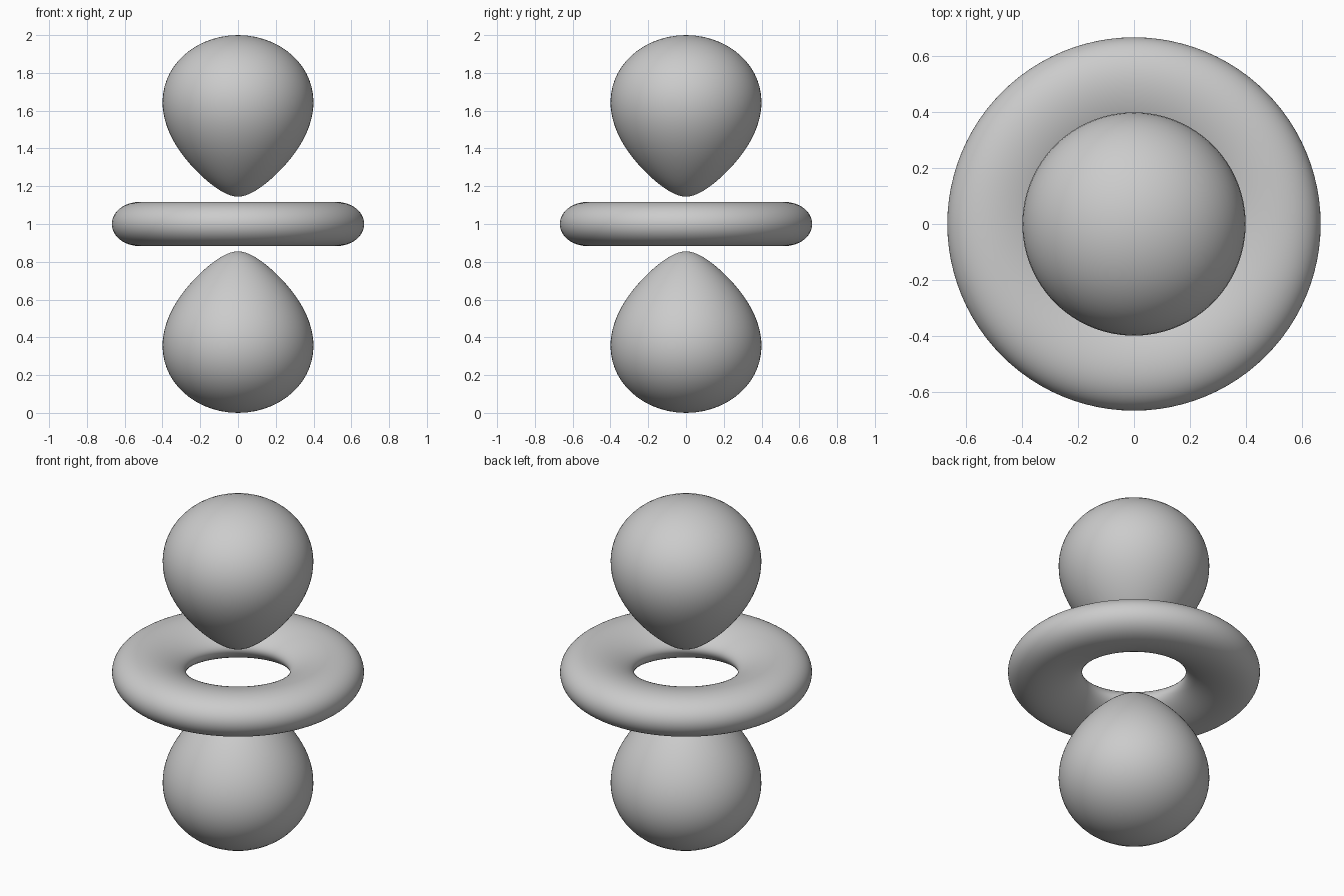
import bpy, bmesh, math

cube = bpy.data.objects.get("Cube")
if cube:
    bpy.data.objects.remove(cube, do_unlink=True)

FALLOFF = 0.2214                   # radial decay length of the wave function
LEVEL = 2 * math.exp(-1 / FALLOFF)  # surface level that puts the tips at radius 1
CENTRE = 1.0
SEGMENTS = 96
STEPS = 40

grey = bpy.data.materials.new("light_grey")
grey.use_nodes = True
grey.diffuse_color = (0.6, 0.6, 0.6, 1)
grey.node_tree.nodes["Principled BSDF"].inputs["Base Color"].default_value = (0.6, 0.6, 0.6, 1)


def strength(r):
    return LEVEL * math.exp(r / FALLOFF) / r ** 2


def radius_range(limit):
    """Inner and outer radius where the surface meets the axis or equator."""
    base = math.sqrt(LEVEL / limit)
    inner, outer = base, 1.0
    for _ in range(80):
        inner = base * math.exp(inner / (2 * FALLOFF))
        outer = 2 * FALLOFF * math.log(outer / base)
    return inner, outer


def profile(limit, sign):
    """Half outline as (distance from axis, height), closely spaced at its ends."""
    inner, outer = radius_range(limit)
    points = []
    for i in range(STEPS + 1):
        r = inner + (outer - inner) * (1 - math.cos(math.pi * i / STEPS)) / 2
        cos2 = min(1, max(0, (1 + sign * strength(r)) / 3))
        if i in (0, STEPS):
            cos2 = 1 if sign > 0 else 0
        points.append((r * math.sqrt(1 - cos2), r * math.sqrt(cos2)))
    return points


def revolve(name, points, closed=False):
    bm = bmesh.new()
    verts = [bm.verts.new((x, 0, z)) for x, z in points]
    edges = [bm.edges.new(pair) for pair in zip(verts, verts[1:])]
    if closed:
        edges.append(bm.edges.new((verts[-1], verts[0])))
    bmesh.ops.spin(bm, geom=verts + edges, cent=(0, 0, 0), axis=(0, 0, 1),
                   angle=math.tau, steps=SEGMENTS, use_duplicate=False)
    bmesh.ops.remove_doubles(bm, verts=bm.verts, dist=0.0001)
    bmesh.ops.recalc_face_normals(bm, faces=bm.faces)
    for face in bm.faces:
        face.smooth = True
    mesh = bpy.data.meshes.new(name)
    bm.to_mesh(mesh)
    bm.free()
    mesh.materials.append(grey)
    obj = bpy.data.objects.new(name, mesh)
    obj.location.z = CENTRE
    bpy.context.collection.objects.link(obj)


# Two teardrop lobes on the axis
lobe = profile(2, 1)
revolve("upper_lobe", lobe)
revolve("lower_lobe", [(x, -z) for x, z in lobe])

# Ring around the middle, upper outline mirrored below
ring = profile(1, -1)
revolve("middle_ring", ring + [(x, -z) for x, z in ring[-2:0:-1]], closed=True)
